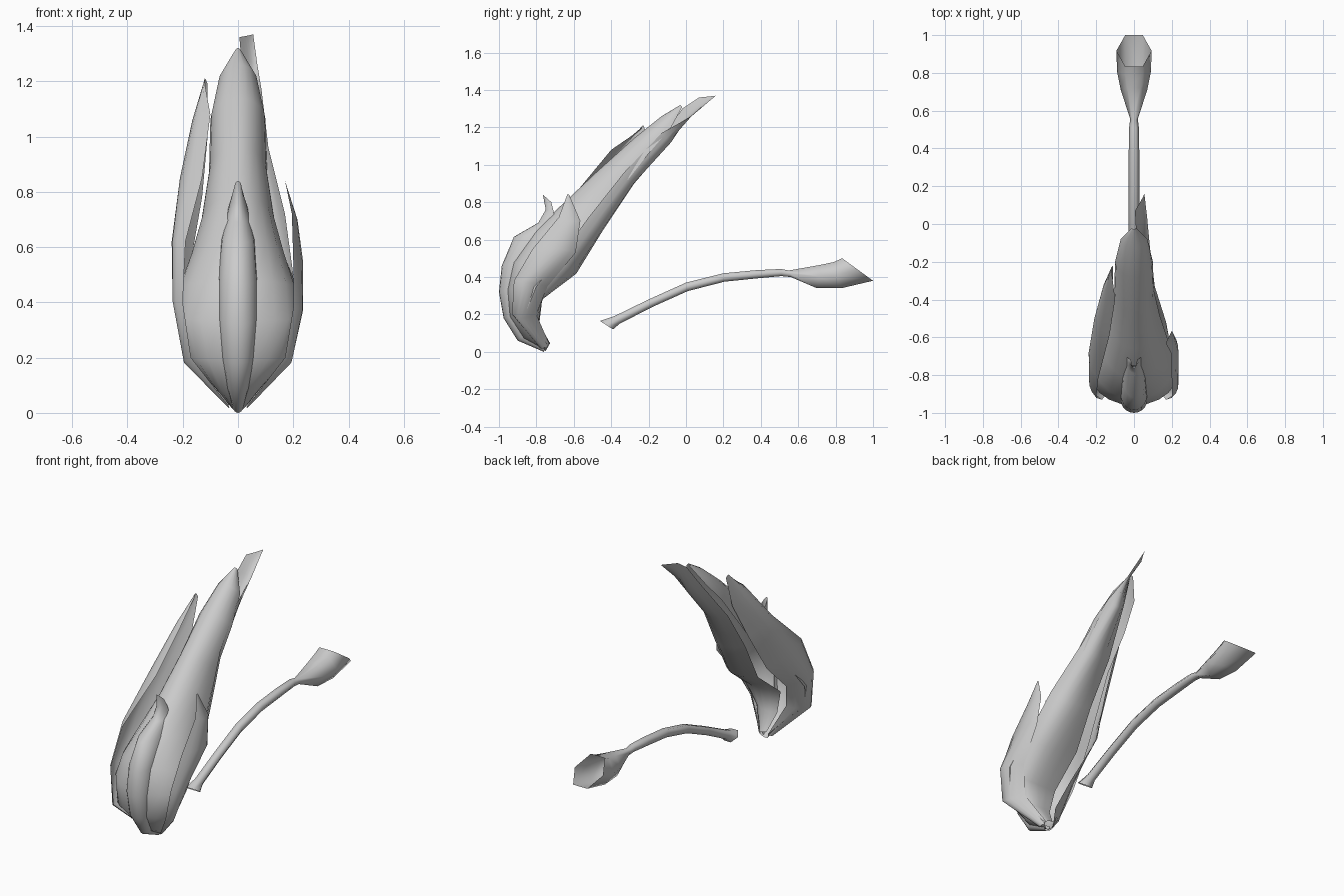
import bpy, math
from mathutils import Vector


def skin(name, rows, closed=False):
    """Mesh from equally long rows of points, smooth shaded."""
    n = len(rows[0])
    verts = [tuple(p) for r in rows for p in r]
    faces = []
    for i in range(len(rows) - 1):
        for j in range(n if closed else n - 1):
            k = (j + 1) % n
            faces.append((i * n + j, i * n + k, (i + 1) * n + k, (i + 1) * n + j))
    me = bpy.data.meshes.new(name)
    me.from_pydata(verts, [], faces)
    me.update()
    for p in me.polygons:
        p.use_smooth = True
    ob = bpy.data.objects.new(name, me)
    bpy.context.collection.objects.link(ob)
    return ob


def hood(name, stations, cols=10):
    """Symmetric arched petal: ridge y, z, half width, edge y, z."""
    rows = []
    for ry, rz, w, ey, ez in stations:
        row = []
        for j in range(cols + 1):
            a = (2 * j / cols - 1) * math.pi / 2
            d = 1 - math.cos(a)
            row.append((w * math.sin(a), ry + (ey - ry) * d, rz + (ez - rz) * d))
        rows.append(row)
    return skin(name, rows)


def petal(name, stations, cols=6):
    """Free petal: each station is edge, middle, edge; curved across."""
    rows = []
    for a, m, b in stations:
        a, m, b = Vector(a), Vector(m), Vector(b)
        c = 2 * m - (a + b) / 2
        rows.append([a * (1 - t) ** 2 + c * 2 * t * (1 - t) + b * t * t
                     for t in (j / cols for j in range(cols + 1))])
    return skin(name, rows)


# Long central petal
hood("central_petal", [
    (-.75, .005, .03, -.73, .04), (-.87, .07, .10, -.80, .12),
    (-.945, .19, .185, -.86, .2), (-.96, .33, .225, -.80, .35),
    (-.93, .48, .215, -.72, .45), (-.82, .64, .175, -.60, .55),
    (-.66, .79, .135, -.48, .68), (-.48, .96, .105, -.35, .87),
    (-.28, 1.14, .10, -.20, 1.06), (-.13, 1.26, .07, -.08, 1.20),
    (-.03, 1.32, .01, -.02, 1.31)])

# Narrow front keel with hooked tip
hood("front_keel", [
    (-.76, 0, .02, -.75, .03), (-.90, .06, .04, -.86, .10),
    (-.975, .18, .06, -.92, .2), (-1.0, .32, .07, -.93, .34),
    (-.985, .46, .07, -.90, .49), (-.92, .615, .06, -.80, .63),
    (-.79, .69, .045, -.70, .70), (-.75, .76, .03, -.71, .76),
    (-.765, .84, .015, -.72, .80)])

# Long left side petal
petal("left_petal", [
    ((-.03, -.78, .02), (-.035, -.76, .02), (-.03, -.73, .04)),
    ((-.17, -.93, .20), (-.19, -.88, .18), (-.10, -.80, .20)),
    ((-.20, -.92, .40), (-.235, -.82, .40), (-.15, -.73, .36)),
    ((-.19, -.82, .62), (-.24, -.68, .62), (-.17, -.52, .55)),
    ((-.13, -.59, .85), (-.21, -.50, .85), (-.13, -.40, .78)),
    ((-.10, -.40, 1.08), (-.165, -.34, 1.06), (-.11, -.28, 1.0)),
    ((-.12, -.24, 1.19), (-.12, -.23, 1.21), (-.11, -.22, 1.19))])

# Short right side petal
petal("right_petal", [
    ((.03, -.78, .02), (.035, -.76, .02), (.03, -.73, .04)),
    ((.17, -.93, .20), (.19, -.88, .18), (.12, -.80, .20)),
    ((.20, -.92, .38), (.235, -.84, .37), (.18, -.74, .35)),
    ((.20, -.82, .55), (.235, -.68, .55), (.21, -.59, .53)),
    ((.195, -.68, .72), (.215, -.62, .70), (.20, -.565, .70)),
    ((.17, -.635, .84), (.17, -.63, .84), (.17, -.625, .84))])

# Long petal folded underneath, closing the back
petal("under_petal", [
    ((.03, -.75, .02), (.02, -.73, .04), (-.02, -.73, .05)),
    ((.12, -.84, .15), (.06, -.79, .15), (-.05, -.79, .15)),
    ((.18, -.80, .30), (.10, -.77, .28), (-.08, -.78, .29)),
    ((.20, -.68, .50), (.13, -.60, .42), (-.07, -.58, .45)),
    ((.17, -.52, .72), (.10, -.45, .65), (-.07, -.46, .68)),
    ((.11, -.33, .96), (.06, -.28, .90), (-.07, -.30, .92)),
    ((.085, -.13, 1.17), (.05, -.08, 1.12), (-.02, -.11, 1.17)),
    ((.07, .03, 1.26), (.05, .02, 1.27), (.01, -.02, 1.30)),
    ((.055, .16, 1.37), (.035, .12, 1.365), (.005, .07, 1.36))])

# Curved six-sided stem flaring into an open cup: top y, z, bottom y, z, half width
rings = [(-.46, .165, -.39, .12, .045), (-.385, .19, -.355, .15, .028),
         (-.20, .28, -.18, .24, .028), (0, .37, .01, .325, .028),
         (.20, .42, .205, .375, .028), (.38, .437, .38, .393, .028),
         (.51, .443, .51, .405, .026), (.55, .435, .56, .40, .02),
         (.72, .465, .70, .34, .07), (.79, .48, .83, .34, .09),
         (.835, .50, 1.0, .38, .093)]
rows = []
for ty, tz, by, bz, w in rings:
    my, mz = (ty + by) / 2, (tz + bz) / 2
    rows.append([(w / 2, ty, tz), (w, my, mz), (w / 2, by, bz),
                 (-w / 2, by, bz), (-w, my, mz), (-w / 2, ty, tz)])
skin("stem_with_cup", rows, closed=True)
